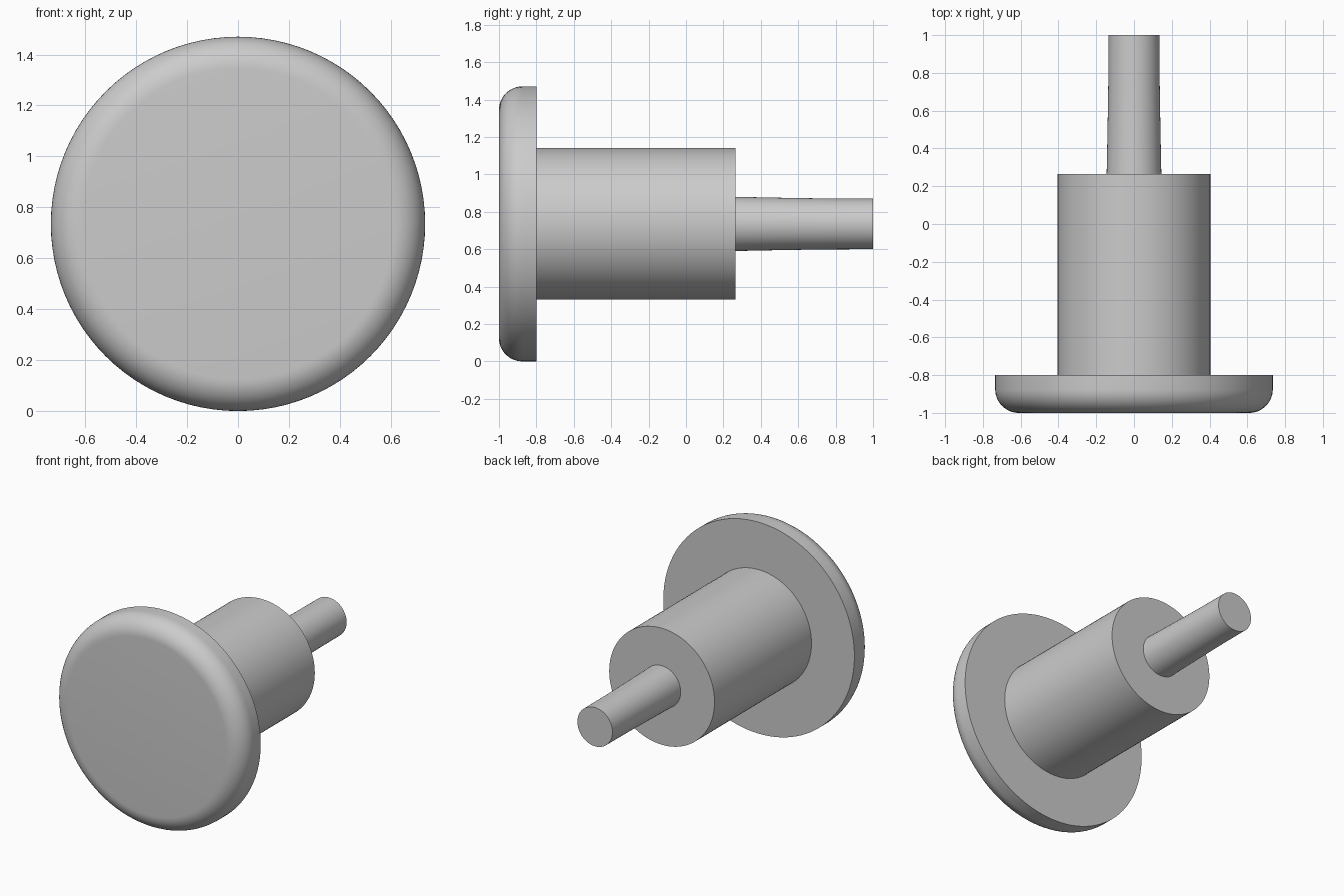
import bpy, bmesh, math
from mathutils import Matrix, Vector

cube = bpy.data.objects.get("Cube")
if cube:
    bpy.data.objects.remove(cube, do_unlink=True)

AXIS_Z = 0.735      # height of the common axis
SEGMENTS = 96

grey = bpy.data.materials.new("light_grey")
grey.use_nodes = True
colour = (0.6, 0.6, 0.6, 1)
grey.diffuse_color = colour
grey.node_tree.nodes["Principled BSDF"].inputs["Base Color"].default_value = colour


def turned_part(name, profile):
    """Revolve (radius, y) points around the lengthwise axis."""
    bm = bmesh.new()
    rings = []
    for radius, y in profile:
        rings.append([bm.verts.new((radius * math.cos(a), y, AXIS_Z + radius * math.sin(a)))
                      for a in (math.tau * i / SEGMENTS for i in range(SEGMENTS))])
    for low, high in zip(rings, rings[1:]):
        for i in range(SEGMENTS):
            j = (i + 1) % SEGMENTS
            bm.faces.new((low[i], low[j], high[j], high[i]))
    bm.faces.new(rings[0])
    bm.faces.new(rings[-1])
    bmesh.ops.recalc_face_normals(bm, faces=bm.faces[:])
    mesh = bpy.data.meshes.new(name)
    bm.to_mesh(mesh)
    bm.free()
    mesh.materials.append(grey)
    obj = bpy.data.objects.new(name, mesh)
    bpy.context.collection.objects.link(obj)
    bpy.ops.object.select_all(action="DESELECT")
    obj.select_set(True)
    bpy.context.view_layer.objects.active = obj
    bpy.ops.object.shade_smooth_by_angle(angle=math.radians(30))
    return obj


# Round head with a filleted front rim
FILLET, STEPS = 0.125, 12
rim = []
for k in range(STEPS + 1):
    a = math.pi / 2 * k / STEPS
    rim.append((AXIS_Z - FILLET + FILLET * math.sin(a), -1 + FILLET - FILLET * math.cos(a)))
turned_part("head", rim + [(AXIS_Z, -0.8)])

# Thick shaft behind the head
turned_part("shaft", [(0.405, -0.81), (0.405, 0.265)])

# Slim, slightly tapered pin at the back
turned_part("pin", [(0.145, 0.255), (0.14, 0.5), (0.136, 0.75), (0.135, 1.0)])
